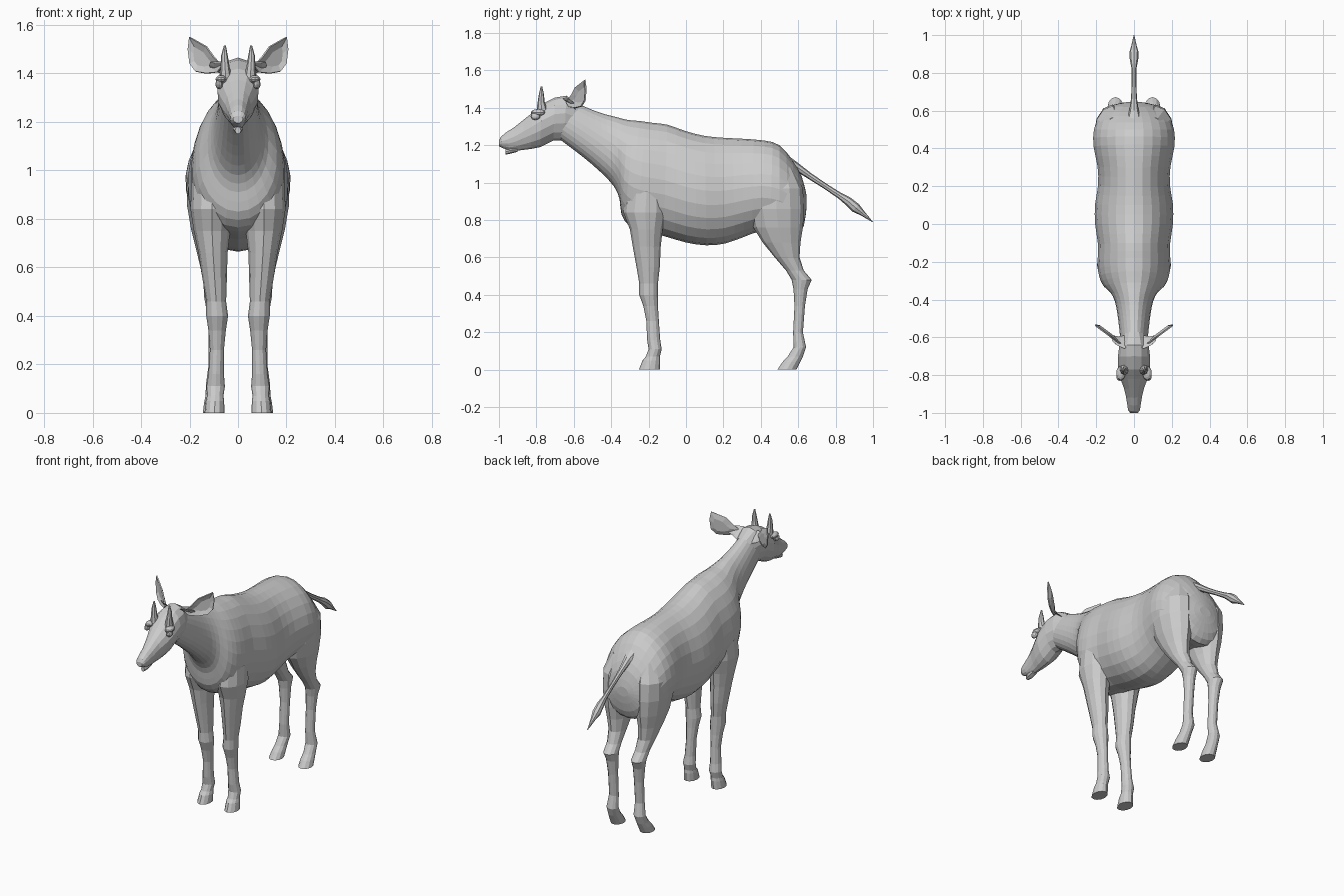
import bpy, bmesh, math
from mathutils import Vector


def finish(name, bm, mirror=False):
    bmesh.ops.recalc_face_normals(bm, faces=bm.faces)
    me = bpy.data.meshes.new(name)
    bm.to_mesh(me)
    bm.free()
    ob = bpy.data.objects.new(name, me)
    bpy.context.collection.objects.link(ob)
    if mirror:
        ob.modifiers.new("Mirror", 'MIRROR').use_mirror_merge = False
    return ob


def smooth_rings(rings, steps):
    """Catmull-Rom interpolation between neighbouring rings."""
    out = []
    for i in range(len(rings) - 1):
        p0, p1 = rings[max(i - 1, 0)], rings[i]
        p2, p3 = rings[i + 1], rings[min(i + 2, len(rings) - 1)]
        for s in range(steps):
            t = s / steps
            out.append([0.5 * (2 * b + (c - a) * t + (2 * a - 5 * b + 4 * c - d) * t * t
                               + (3 * b - a - 3 * c + d) * t ** 3)
                        for a, b, c, d in zip(p0, p1, p2, p3)])
    return out + [rings[-1]]


def loft(name, rings, n=12, egg=0.0, steps=1, mirror=False):
    """Skin rings given as (y1, z1, y2, z2, half width, x centre)."""
    bm = bmesh.new()
    loops = []
    for y1, z1, y2, z2, w, x in smooth_rings(rings, steps):
        loop = []
        for k in range(n):
            a = 2 * math.pi * k / n
            c, s = math.cos(a), math.sin(a)
            loop.append(bm.verts.new((x + w * s * (1 - egg * c),
                                      (y1 + y2) / 2 + (y1 - y2) / 2 * c,
                                      (z1 + z2) / 2 + (z1 - z2) / 2 * c)))
        loops.append(loop)
    for a, b in zip(loops, loops[1:]):
        for k in range(n):
            bm.faces.new((a[k], a[(k + 1) % n], b[(k + 1) % n], b[k]))
    bm.faces.new(loops[0])
    bm.faces.new(loops[-1])
    return finish(name, bm, mirror)


def leg(name, rows):
    """Rows are (z, front y, back y, x centre, half width)."""
    return loft(name, [(f, z, b, z, w, x) for z, f, b, x, w in rows], n=12, mirror=True)


# Trunk and neck, rump to throat
body = [
    (.645, .93, .645, .87, .04), (.62, 1.03, .63, .77, .125), (.57, 1.12, .59, .71, .18),
    (.50, 1.20, .50, .73, .212), (.42, 1.225, .40, .74, .214), (.30, 1.235, .31, .71, .193),
    (.20, 1.24, .21, .675, .19), (.10, 1.25, .11, .665, .206), (0, 1.275, 0, .68, .206),
    (-.10, 1.31, -.12, .715, .19), (-.18, 1.32, -.22, .735, .193), (-.25, 1.33, -.30, .765, .185),
    (-.31, 1.335, -.345, .83, .16), (-.37, 1.35, -.355, .91, .125), (-.43, 1.365, -.385, .98, .102),
    (-.49, 1.385, -.46, 1.06, .088), (-.55, 1.41, -.56, 1.145, .078), (-.62, 1.44, -.68, 1.235, .068)]
loft("body_and_neck", [r + (0,) for r in body], n=24, egg=0.1, steps=2)

# Head
head = [
    (-.57, 1.42, -.60, 1.24, .055), (-.64, 1.465, -.65, 1.225, .078), (-.70, 1.455, -.71, 1.225, .085),
    (-.77, 1.42, -.78, 1.19, .085), (-.82, 1.375, -.83, 1.18, .07), (-.87, 1.335, -.87, 1.175, .053),
    (-.92, 1.295, -.91, 1.17, .042), (-.96, 1.27, -.945, 1.17, .036), (-.99, 1.245, -.98, 1.185, .031),
    (-1.0, 1.225, -1.0, 1.195, .02)]
loft("head", [r + (0,) for r in head], n=14, egg=-0.12)

# Lower lip
loft("lower_lip", [(-.90, 1.19, -.90, 1.165, .02, 0), (-.94, 1.19, -.94, 1.155, .022, 0),
                   (-.965, 1.18, -.965, 1.15, .012, 0)], n=8)

# Horns
loft("horns", [(-.80, 1.37, -.74, 1.39, .026, .05), (-.795, 1.42, -.755, 1.43, .019, .053),
               (-.787, 1.47, -.76, 1.475, .014, .056), (-.777, 1.515, -.769, 1.515, .004, .054)],
     n=8, mirror=True)

# Eyes and brow bulges
for name, pos, size in (("eyes", (.078, -.805, 1.355), (.016, .026, .02)),
                        ("brows", (.07, -.79, 1.375), (.024, .04, .018))):
    bm = bmesh.new()
    bmesh.ops.create_uvsphere(bm, u_segments=10, v_segments=6, radius=1)
    bmesh.ops.scale(bm, vec=size, verts=bm.verts)
    bmesh.ops.translate(bm, vec=pos, verts=bm.verts)
    finish(name, bm, True)

# Ears: cupped leaves opening forward
outline = [(.065, 1.43), (.10, 1.468), (.13, 1.51), (.165, 1.53), (.20, 1.55), (.207, 1.50),
           (.20, 1.44), (.175, 1.408), (.13, 1.40), (.085, 1.405)]
bm = bmesh.new()
mid = Vector((.14, 1.462))
rim, inner = [], []
for x, z in outline:
    rim.append(bm.verts.new((x, -.64 + (x - .065) * .74, z)))
    p = mid.lerp(Vector((x, z)), .55)
    inner.append(bm.verts.new((p.x + .006, -.622 + (p.x - .065) * .74, p.y)))
for k in range(len(rim)):
    j = (k + 1) % len(rim)
    bm.faces.new((rim[k], rim[j], inner[j], inner[k]))
bm.faces.new(inner)
ears = finish("ears", bm, True)
shell = ears.modifiers.new("Thickness", 'SOLIDIFY')
shell.thickness = .008
shell.offset = 0
loft("ear_roots", [(-.66, 1.45, -.59, 1.39, .02, .05), (-.645, 1.45, -.595, 1.405, .015, .085),
                   (-.625, 1.45, -.59, 1.42, .008, .11)], n=8, mirror=True)

# Front legs with knees, pasterns and hooves
leg("front_legs", [
    (1.05, -.25, -.15, .09, .05), (.95, -.32, -.10, .105, .087), (.84, -.335, -.10, .108, .088),
    (.75, -.30, -.125, .107, .075), (.66, -.285, -.135, .103, .06), (.55, -.265, -.14, .096, .05),
    (.46, -.25, -.15, .09, .041), (.40, -.25, -.15, .086, .045), (.34, -.228, -.15, .086, .036),
    (.26, -.212, -.145, .087, .029), (.16, -.208, -.138, .09, .032), (.11, -.20, -.13, .092, .038),
    (.07, -.215, -.14, .094, .034), (.05, -.232, -.138, .095, .038), (0, -.252, -.14, .097, .041)])

# Hind legs with thighs, hocks and hooves
leg("hind_legs", [
    (1.08, .40, .57, .09, .07), (.97, .34, .625, .112, .098), (.86, .335, .632, .114, .097),
    (.76, .36, .625, .112, .082), (.68, .41, .612, .11, .064), (.60, .475, .607, .105, .05),
    (.53, .535, .63, .1, .042), (.48, .565, .672, .098, .042), (.43, .575, .65, .095, .036),
    (.34, .58, .636, .092, .03), (.20, .573, .625, .092, .029), (.12, .575, .642, .096, .036),
    (.07, .543, .625, .1, .034), (.04, .515, .61, .102, .038), (0, .488, .59, .104, .041)])

# Tail with tuft
loft("tail", [
    (.54, 1.15, .55, 1.07, .045, 0), (.60, 1.105, .59, 1.06, .026, 0), (.67, 1.05, .655, 1.02, .016, 0),
    (.75, .995, .735, .97, .012, 0), (.83, .945, .815, .915, .013, 0), (.88, .92, .855, .88, .022, 0),
    (.925, .885, .89, .845, .025, 0), (.955, .845, .935, .825, .014, 0), (1.0, .79, .998, .788, .002, 0)],
    n=8)
